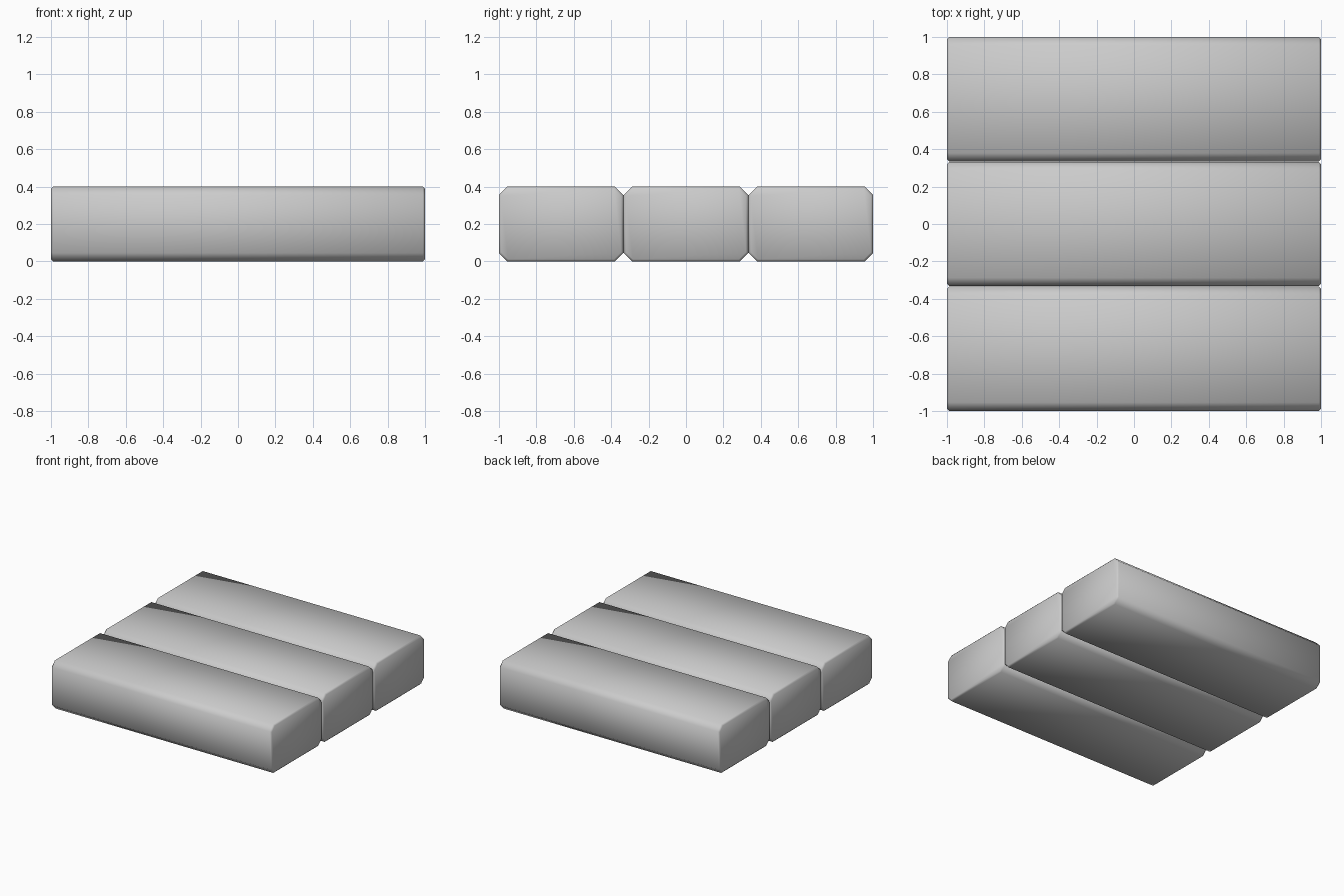
import bpy, bmesh

if "Cube" in bpy.data.objects:
    bpy.data.objects.remove(bpy.data.objects["Cube"])

LENGTH, WIDTH, HEIGHT = 2.0, 0.665, 0.4
PITCH = 2.0 / 3
CHAMFER, END_CHAMFER = 0.045, 0.012


def make_plank(name, y):
    bm = bmesh.new()
    bmesh.ops.create_cube(bm, size=1)
    bmesh.ops.scale(bm, vec=(LENGTH, WIDTH, HEIGHT), verts=bm.verts)

    # wide chamfer along the four long edges
    long_edges = [e for e in bm.edges
                  if abs(e.verts[0].co.x - e.verts[1].co.x) > 1]
    bmesh.ops.bevel(bm, geom=long_edges, offset=CHAMFER, segments=1,
                    affect='EDGES', profile=0.5)

    # fine chamfer around both end faces
    end_edges = [e for e in bm.edges
                 if abs(e.verts[0].co.x - e.verts[1].co.x) < 0.001]
    bmesh.ops.bevel(bm, geom=end_edges, offset=END_CHAMFER, segments=1,
                    affect='EDGES', profile=0.5)

    bmesh.ops.recalc_face_normals(bm, faces=bm.faces)
    for f in bm.faces:
        f.smooth = True
    mesh = bpy.data.meshes.new(name)
    bm.to_mesh(mesh)
    bm.free()
    obj = bpy.data.objects.new(name, mesh)
    obj.location = (0, y, HEIGHT / 2)
    bpy.context.collection.objects.link(obj)


# three planks side by side
for i, name in enumerate(("front_plank", "middle_plank", "back_plank")):
    make_plank(name, (i - 1) * PITCH)
